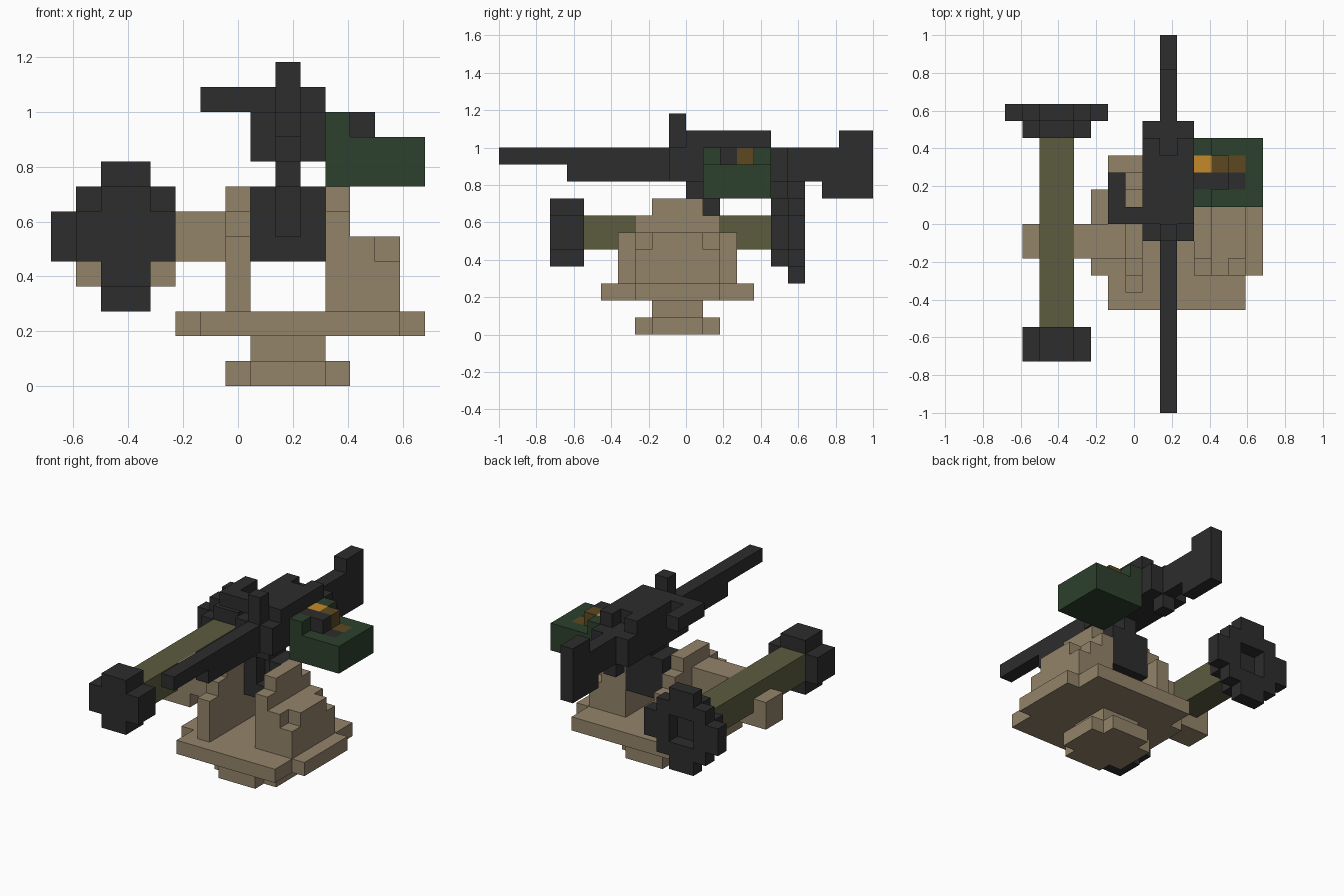
import bpy
import bmesh
import math
from itertools import product
from mathutils import Vector

default_cube = bpy.data.objects.get("Cube")
if default_cube:
    bpy.data.objects.remove(default_cube, do_unlink=True)

UNIT = 1 / 11                        # edge of one building block
ORIGIN = Vector((7.5, 11, 0))        # grid position of the world origin


def make_material(name, red, green, blue):
    """Flat material from display colour values."""
    linear = [((c / 255 + 0.055) / 1.055) ** 2.4 for c in (red, green, blue)]
    material = bpy.data.materials.new(name)
    material.use_nodes = True
    colour = (*linear, 1)
    material.diffuse_color = colour
    material.node_tree.nodes["Principled BSDF"].inputs["Base Color"].default_value = colour
    return material


gunmetal = make_material("gunmetal", 45, 45, 45)
sand = make_material("sand", 148, 132, 106)
olive = make_material("olive", 92, 92, 64)
dark_green = make_material("dark green", 45, 65, 45)
brass = make_material("brass", 197, 138, 42)
dark_brass = make_material("dark brass", 93, 73, 33)


def box(x, y, z):
    """All grid cells inside the given (start, end) ranges."""
    return set(product(range(*x), range(*y), range(*z)))


def stepped_disc(y, radius):
    """Stepped round disc on the tube axis; every ring steps in by one block."""
    cells = set()
    for half in range(1, radius + 1):
        tall = radius + 1 - half
        cells |= box((3 - half, 3 + half), y, (6 - tall, 6 + tall))
    return cells


def build(name, material, cells):
    """Turn a set of cells into one clean mesh holding only its outer skin."""
    bm = bmesh.new()
    for cell in cells:
        centre = Vector(cell) + Vector((0.5, 0.5, 0.5))
        for axis, side in product(range(3), (-1, 1)):
            neighbour = list(cell)
            neighbour[axis] += side
            if tuple(neighbour) in cells:
                continue
            normal, u, v = Vector(), Vector(), Vector()
            normal[axis] = side / 2
            u[(axis + 1) % 3] = 0.5
            v[(axis + 2) % 3] = side / 2
            corners = (-u - v, u - v, u + v, v - u)
            bm.faces.new([bm.verts.new((centre + normal + c - ORIGIN) * UNIT)
                          for c in corners])
    bmesh.ops.remove_doubles(bm, verts=bm.verts[:], dist=UNIT / 100)
    bmesh.ops.dissolve_limit(bm, angle_limit=math.radians(1),
                             verts=bm.verts[:], edges=bm.edges[:])
    mesh = bpy.data.meshes.new(name)
    bm.to_mesh(mesh)
    bm.free()
    mesh.materials.append(material)
    obj = bpy.data.objects.new(name, mesh)
    bpy.context.collection.objects.link(obj)
    return obj


# Turntable: foot with cut corners, neck and broad plate
foot = box((7, 12), (9, 12), (0, 1)) | box((8, 11), (8, 13), (0, 1))
build("foot", sand, foot)
build("neck", sand, box((8, 11), (9, 12), (1, 2)))
plate = box((6, 14), (6, 15), (2, 3)) | box((5, 15), (8, 13), (2, 3))
build("turntable_plate", sand, plate)

# Cradle arms, stepping in towards the top
arm_top = [((8, 13), (6, 7)), ((9, 12), (7, 8))]
right_arm = box((7, 8), (7, 14), (3, 6))
left_arm = box((11, 14), (8, 13), (3, 5)) | box((11, 13), (8, 13), (5, 6))
left_arm |= box((13, 14), (9, 12), (5, 6))
for y, z in arm_top:
    right_arm |= box((7, 8), y, z)
    left_arm |= box((11, 12), y, z)
build("right_cradle_arm", sand, right_arm)
build("left_cradle_arm", sand, left_arm)

# Launch tube with its clamp and end rings
tube = box((2, 4), (5, 16), (5, 7))
clamp = box((1, 5), (9, 11), (4, 6)) | box((4, 7), (9, 11), (5, 7))
build("launch_tube", olive, tube)
build("tube_clamp", sand, clamp - tube)
build("front_ring", gunmetal, stepped_disc((3, 5), 2))
rear_ring = stepped_disc((16, 17), 2) | stepped_disc((17, 18), 3)
build("rear_ring", gunmetal, rear_ring - box((2, 4), (17, 18), (5, 7)))

# Forked pivot between the cradle arms
pivot = box((8, 11), (11, 13), (5, 6)) | box((9, 10), (12, 13), (6, 8))
for x in (8, 10):
    pivot |= box((x, x + 1), (11, 13), (6, 8))
pivot |= box((9, 10), (11, 13), (8, 9))
build("pivot_fork", gunmetal, pivot)

# Gun: barrel, receiver, sight, cocking handle, trigger and stock
barrel = box((9, 10), (0, 10), (10, 11)) | box((9, 10), (4, 10), (9, 10))
build("barrel", gunmetal, barrel)
receiver = box((8, 11), (10, 17), (9, 11)) | box((8, 11), (11, 16), (11, 12))
receiver -= box((9, 10), (15, 16), (11, 12))
build("receiver", gunmetal, receiver)
build("front_sight", gunmetal, box((9, 10), (10, 11), (11, 13)))
handle = box((6, 8), (11, 12), (11, 12)) | box((6, 7), (12, 14), (11, 12))
build("cocking_handle", gunmetal, handle)
build("trigger", gunmetal, box((9, 10), (16, 17), (8, 9)))
stock = box((9, 10), (17, 22), (9, 11))
stock |= box((9, 10), (19, 22), (8, 9)) | box((9, 10), (20, 22), (11, 12))
build("stock", gunmetal, stock)

# Ammunition box with a belt of links and rounds climbing into the receiver
rounds_top = box((11, 12), (14, 15), (10, 11))
rounds = box((12, 13), (14, 15), (10, 11)) | box((13, 14), (14, 15), (9, 10))
links = box((11, 13), (13, 14), (10, 11)) | box((13, 14), (13, 14), (9, 10))
ammo_box = box((11, 15), (12, 16), (8, 10)) | box((11, 12), (12, 16), (10, 11))
build("ammo_box", dark_green, ammo_box - rounds_top - rounds - links)
build("feeding_round", brass, rounds_top)
build("belt_rounds", dark_brass, rounds)
build("belt_links", gunmetal, links)
